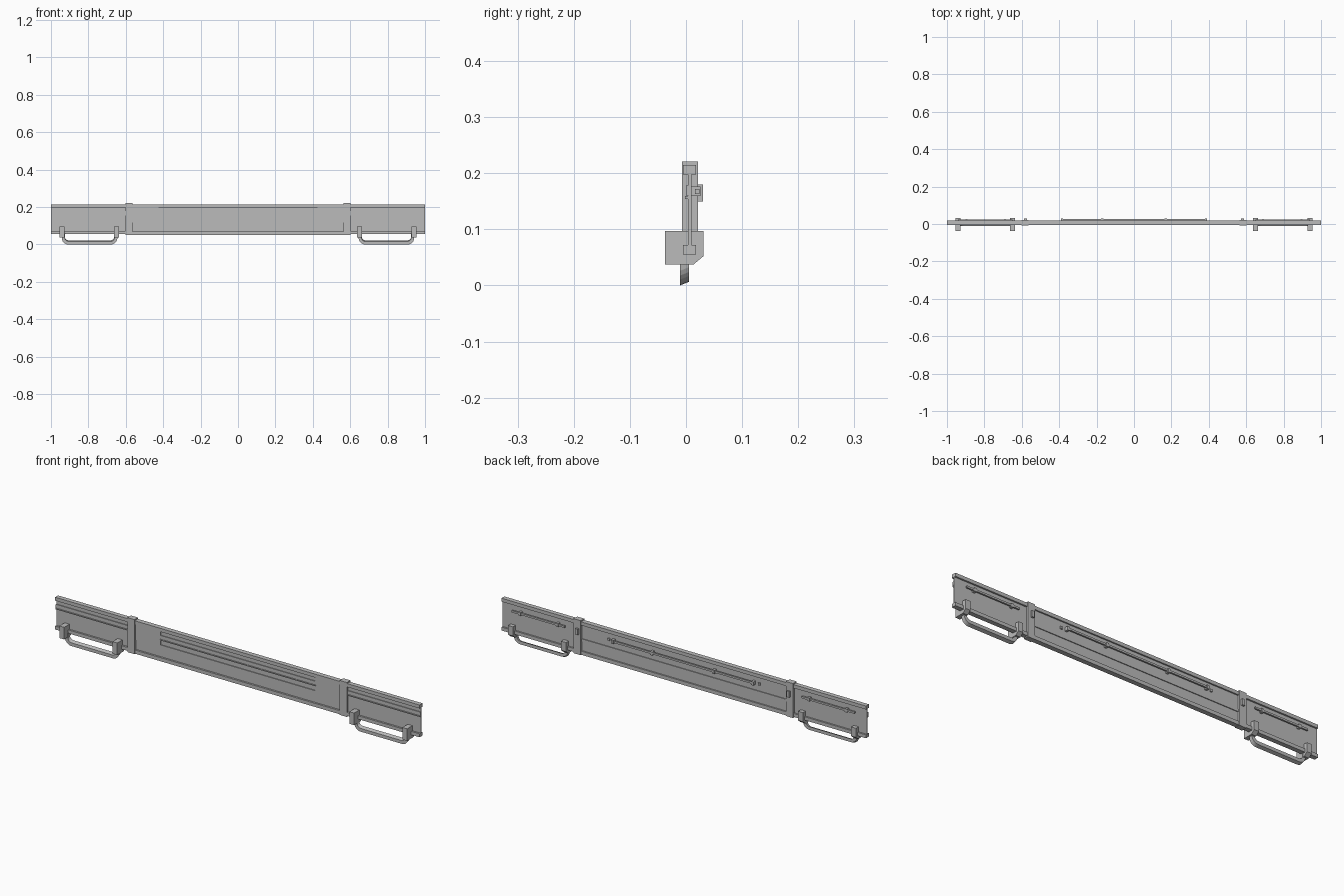
import bpy, bmesh, math

if "Cube" in bpy.data.objects:
    bpy.data.objects.remove(bpy.data.objects["Cube"])

GREY = (0.5, 0.5, 0.5, 1)
steel = bpy.data.materials.new("grey_metal")
steel.use_nodes = True
steel.diffuse_color = GREY
steel.node_tree.nodes["Principled BSDF"].inputs["Base Color"].default_value = GREY


def finish(name, bm):
    bmesh.ops.recalc_face_normals(bm, faces=bm.faces)
    mesh = bpy.data.meshes.new(name)
    bm.to_mesh(mesh)
    bm.free()
    mesh.materials.append(steel)
    ob = bpy.data.objects.new(name, mesh)
    bpy.context.collection.objects.link(ob)
    return ob


def box(name, x, y, z):
    """Box from (min, max) ranges."""
    bm = bmesh.new()
    bmesh.ops.create_cube(bm, size=1)
    for v in bm.verts:
        for i, (lo, hi) in enumerate((x, y, z)):
            v.co[i] = (lo + hi) / 2 + v.co[i] * (hi - lo)
    return finish(name, bm)


def prism(name, points, axis, lo, hi):
    """Extrude an outline along x (points are y, z) or y (points are x, z)."""
    bm = bmesh.new()
    place = (lambda a, b, t: (t, a, b)) if axis == "x" else (lambda a, b, t: (a, t, b))
    face = bm.faces.new([bm.verts.new(place(a, b, lo)) for a, b in points])
    new = bmesh.ops.extrude_face_region(bm, geom=[face])["geom"]
    for v in new:
        if isinstance(v, bmesh.types.BMVert):
            v.co["xyz".index(axis)] = hi
    return finish(name, bm)


def span(side, a, b):
    return tuple(sorted((side * a, side * b)))


def rounded_u(x0, x1, z, top, r):
    """Open U running from the upper left to the upper right."""
    pts = [(x0, top)]
    for cx, start in ((x0 + r, math.pi), (x1 - r, 1.5 * math.pi)):
        for i in range(7):
            a = start + i * math.pi / 12
            pts.append((cx + r * math.cos(a), z + r + r * math.sin(a)))
    return pts + [(x1, top)]


# Centre section: web, rails and framing
C = (-0.565, 0.565)
box("centre_web", C, (0.004, 0.012), (0.055, 0.21))
box("centre_top_rail", C, (-0.005, 0.019), (0.198, 0.215))
box("centre_bottom_rail", C, (-0.005, 0.019), (0.052, 0.07))
box("centre_middle_rail", C, (0.0, 0.016), (0.118, 0.13))
R = (-0.43, 0.43)
box("centre_front_rib", R, (0.0, 0.005), (0.158, 0.177))
box("centre_front_lip", R, (-0.003, 0.005), (0.154, 0.159))

# Rod behind the centre section with its clips
box("centre_rear_rod", (-0.39, 0.39), (0.019, 0.027), (0.163, 0.172))
for x in (-0.385, -0.17, 0.17, 0.385):
    box("centre_rod_clip", (x - 0.006, x + 0.006), (0.01, 0.03), (0.158, 0.176))

# Block outline with its sloping lower rear corner
block = [(-0.037, 0.037), (0.013, 0.037), (0.031, 0.052),
         (0.031, 0.097), (-0.037, 0.097)]

for s, side in ((1, "left"), (-1, "right")):
    # Front cover plates beside the collars
    box(side + "_cover_plate", span(s, 0.425, 0.57), (-0.001, 0.006), (0.13, 0.197))
    box(side + "_cover_stud", span(s, 0.408, 0.418), (0.01, 0.018), (0.16, 0.172))

    # Collar joining the centre and end sections
    box(side + "_collar", span(s, 0.563, 0.602), (-0.007, 0.021), (0.05, 0.221))
    box(side + "_collar_latch", span(s, 0.573, 0.587), (0.018, 0.03), (0.15, 0.18))

    # End section
    e = span(s, 0.6, 1.0)
    box(side + "_end_web", e, (0.004, 0.01), (0.06, 0.21))
    box(side + "_end_top_rail", e, (-0.005, 0.018), (0.198, 0.215))
    box(side + "_end_bottom_rail", e, (-0.005, 0.018), (0.055, 0.072))
    box(side + "_end_front_rib", e, (0.0, 0.005), (0.16, 0.178))
    box(side + "_end_front_lip", e, (-0.002, 0.005), (0.154, 0.159))

    # Rod behind the end section
    box(side + "_end_rear_rod", span(s, 0.65, 0.94), (0.016, 0.024), (0.163, 0.172))
    for x in (0.69, 0.895):
        box(side + "_end_rod_clip", span(s, x - 0.006, x + 0.006),
            (0.008, 0.026), (0.159, 0.176))

    # Mounting blocks
    for x in (0.65, 0.941):
        prism(side + "_handle_block", block, "x", *span(s, x - 0.013, x + 0.013))

    # U-shaped handle with a slanted underside
    x0, x1 = span(s, 0.645, 0.942)
    outline = rounded_u(x0, x1, 0, 0.06, 0.035)
    outline += reversed(rounded_u(x0 + 0.016, x1 - 0.016, 0.016, 0.06, 0.02))
    handle = prism(side + "_handle", outline, "y", -0.011, 0.005)
    for v in handle.data.vertices:
        v.co.z += 0.4 * (v.co.y + 0.011)
